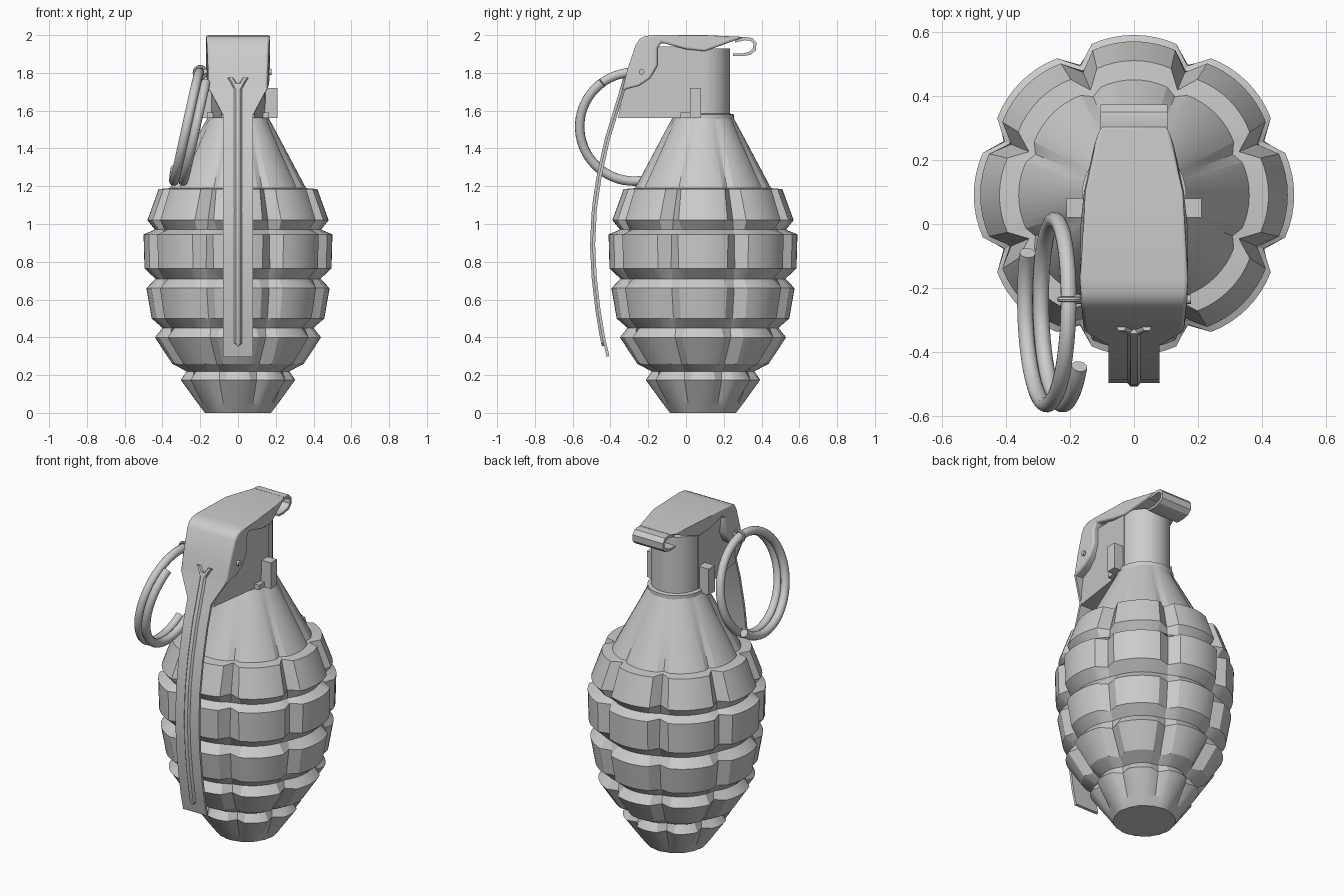
import bpy, bmesh
from math import sin, cos, pi, radians, degrees, asin, hypot

if "Cube" in bpy.data.objects:
    bpy.data.objects.remove(bpy.data.objects["Cube"])

CY = 0.09  # body axis


def lerp_table(t, table):
    for (a, va), (b, vb) in zip(table, table[1:]):
        if t <= b:
            return va + (vb - va) * max(0, (t - a) / (b - a))
    return table[-1][1]


def make(name, verts, faces, angle=30, bevel=0):
    me = bpy.data.meshes.new(name)
    me.from_pydata(verts, [], faces)
    bm = bmesh.new()
    bm.from_mesh(me)
    bmesh.ops.recalc_face_normals(bm, faces=bm.faces)
    bm.to_mesh(me)
    bm.free()
    ob = bpy.data.objects.new(name, me)
    bpy.context.collection.objects.link(ob)
    bpy.ops.object.select_all(action='DESELECT')
    bpy.context.view_layer.objects.active = ob
    ob.select_set(True)
    bpy.ops.object.shade_smooth_by_angle(angle=radians(angle))
    if bevel:
        m = ob.modifiers.new("bevel", 'BEVEL')
        m.width, m.segments, m.angle_limit = bevel, 3, radians(50)
    return ob


def skin(name, rings, closed=False, **kw):
    """Join equal rings of points into a tube, capped unless closed."""
    n, k = len(rings[0]), len(rings)
    faces = [(i * n + j, i * n + (j + 1) % n,
              (i + 1) % k * n + (j + 1) % n, (i + 1) % k * n + j)
             for i in range(k if closed else k - 1) for j in range(n)]
    if not closed:
        faces += [tuple(range(n)), tuple(range((k - 1) * n, k * n))]
    return make(name, [p for r in rings for p in r], faces, **kw)


def prism(name, profile, width, **kw):
    """Side profile in y, z; half width depends on y."""
    return skin(name, [[(s * width(y), y, z) for y, z in profile] for s in (-1, 1)], **kw)


def sweep(name, path, section, **kw):
    """Path of (x, y, z, half width) with a section (u, v) in x and outward."""
    rings = []
    for i, (x, y, z, w) in enumerate(path):
        a, b = path[max(i - 1, 0)], path[min(i + 1, len(path) - 1)]
        dy, dz = b[1] - a[1], b[2] - a[2]
        l = hypot(dy, dz)
        ny, nz = -abs(dz) / l, (dy / l if dz > 0 else -dy / l)
        rings.append([(x + u * w, y + v * ny, z + v * nz) for u, v in section])
    return skin(name, rings, **kw)


def lathe(name, prof):
    return skin(name, [[(r * cos(2 * pi * j / 48), CY + r * sin(2 * pi * j / 48), z)
                        for j in range(48)] for r, z in prof])


# Segmented body: z, block radius, vertical groove radius, groove half width
rows = [(0, .175, .175, .03), (.05, .213, .205, .04), (.175, .303, .258, .05),
        (.22, .272, .255, .05), (.26, .348, .295, .055), (.40, .44, .385, .058),
        (.45, .40, .382, .058), (.50, .457, .408, .058), (.66, .485, .432, .06),
        (.71, .437, .425, .06), (.765, .495, .44, .06), (.945, .5, .437, .06),
        (.97, .44, .42, .06), (1.02, .48, .415, .055), (1.185, .42, .355, .045),
        (1.19, .36, .333, .035), (1.45, .222, .21, .02), (1.56, .163, .163, .012)]
rings = []
for z, r, g, w in rows:
    half = degrees(asin(w / r))
    ring = []
    for k in range(8):
        base = 22.5 + 45 * k
        ring.append((base, g))
        for i in range(9):
            t = i / 8
            ring.append((base + half + (45 - 2 * half) * t, r * (1 - .02 * (2 * t - 1) ** 2)))
    rings.append([(q * cos(radians(a)), CY + q * sin(radians(a)), z) for a, q in ring])
skin("segmented_body", rings, angle=22)

# Neck and collar
lathe("neck", [(.143, 1.5), (.143, 1.93)])
lathe("neck_collar", [(.163, 1.55), (.163, 1.58), (.143, 1.585)])

# Housing under the lever
prism("fuze_housing", [(-.36, 1.56), (-.325, 1.73), (-.26, 1.94), (.09, 1.94), (.09, 1.56)],
      lambda y: lerp_table(y, [(-.36, .085), (-.22, .148), (.1, .148)]))

# Lever cap with side flaps and tapered back
prism("lever_cap", [(-.34, 1.70), (-.31, 1.82), (-.265, 1.95), (-.245, 1.98), (-.215, 1.995),
                    (-.17, 2), (.1, 2), (.31, 1.99), (.2, 1.95), (.1, 1.915), (0, 1.925),
                    (-.13, 1.96), (-.15, 1.93), (-.15, 1.84), (-.19, 1.77), (-.25, 1.73),
                    (-.31, 1.715)],
      lambda y: lerp_table(y, [(-.35, .155), (-.2, .17), (.08, .165), (.31, .108), (.38, .1)]),
      bevel=.012)

# Curled back lip
curl = [(.26, 1.975), (.31, 1.99), (.35, 1.985), (.373, 1.96), (.37, 1.92), (.345, 1.897),
        (.30, 1.888), (.25, 1.89), (.25, 1.902), (.30, 1.902), (.335, 1.912), (.355, 1.93),
        (.357, 1.955), (.34, 1.97), (.31, 1.973), (.26, 1.96)]
prism("lever_lip", curl, lambda y: .104)

# Long curved lever strip
track = [(.297, -.42), (.40, -.444), (.546, -.468), (.72, -.488), (.89, -.496), (1.08, -.487),
         (1.25, -.462), (1.45, -.418), (1.58, -.378), (1.72, -.335), (1.84, -.303)]
sweep("lever_strip", [(0, y, z, .08 if z < 1.6 else .155) for z, y in track[:-1]],
      [(-1, 0), (1, 0), (1, -.015), (-1, -.015)])

# Raised forked rib on the strip
ridge = [(-1, -.004), (-.45, .012), (.45, .012), (1, -.004)]
zs = [.37 + 1.37 * i / 24 for i in range(25)]
sweep("lever_rib", [(0, lerp_table(z, track), z, .004 if i == 0 else .024)
                    for i, z in enumerate([.355] + zs)], ridge)
for s, side in ((-1, "left"), (1, "right")):
    sweep("rib_fork_" + side, [(s * x, lerp_table(z, track), z, .018)
                               for x, z in ((.006, 1.715), (.025, 1.75), (.04, 1.772))], ridge)
    # Side lugs and their small feet
    for nm, x0, x1, y0, y1, z1 in (("lug_", .14, .21, .02, .08, 1.72),
                                   ("lug_foot_", .13, .165, -.03, .02, 1.59)):
        prof = [(y0, 1.56), (y1, 1.56), (y1, z1), (y0, z1)]
        skin(nm + side, [[(s * x, y, z) for y, z in prof] for x in (x0, x1)])

# Safety pin through the housing
skin("safety_pin", [[(x, -.235 + .015 * cos(j * pi / 6), 1.805 + .015 * sin(j * pi / 6))
                     for j in range(12)] for x in (-.2, .178)])

# Split pull ring: a tilted coil of one and a half turns
R, cy, cz = .288, -.275, 1.515
cu = bpy.data.curves.new("pull_ring", 'CURVE')
cu.dimensions, cu.bevel_depth, cu.bevel_resolution, cu.use_fill_caps = '3D', .025, 4, True
N = 90
sp = cu.splines.new('POLY')
sp.points.add(N)
for i in range(N + 1):
    t = i / N
    a = radians(126 + 544 * t)
    sp.points[i].co = (-.215 - .075 * t + .055 * sin(a), cy + R * cos(a), cz + R * sin(a), 1)
sp.use_smooth = True
bpy.context.collection.objects.link(bpy.data.objects.new("pull_ring", cu))

# Pin eye looped around the ring
bpy.ops.mesh.primitive_torus_add(major_radius=.031, minor_radius=.009, major_segments=24,
                                 minor_segments=8, location=(-.2, -.235, 1.802),
                                 rotation=(0, pi / 2, pi / 2))
eye = bpy.context.object
eye.name = "pin_eye"
bpy.ops.object.shade_smooth_by_angle(angle=radians(40))
